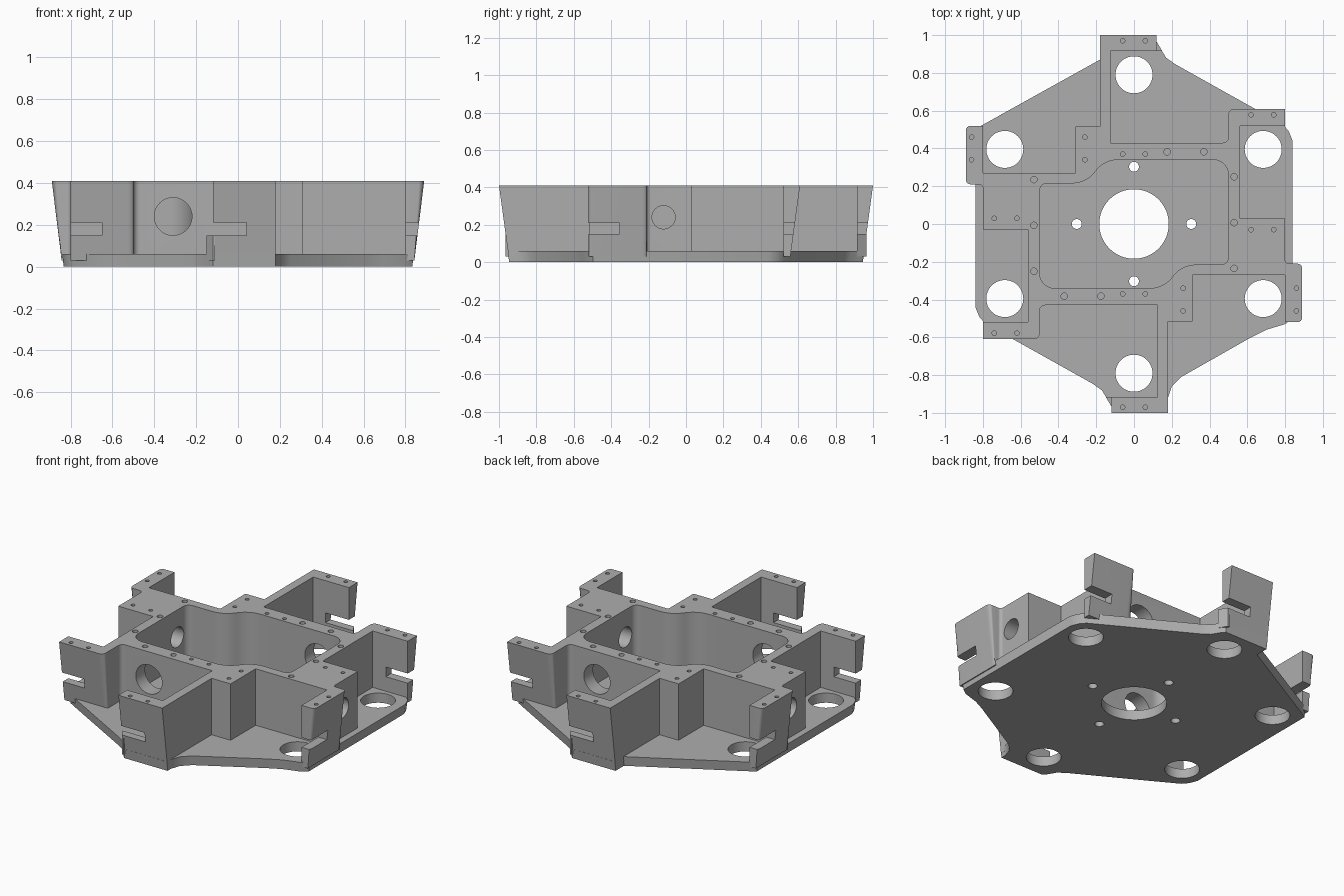
import bpy, bmesh, math
from mathutils import Vector, Matrix

cube = bpy.data.objects.get("Cube")
if cube:
    bpy.data.objects.remove(cube, do_unlink=True)

metal = bpy.data.materials.new("plain grey")
metal.use_nodes = True
GREY = (0.42, 0.42, 0.42, 1)
metal.diffuse_color = GREY
metal.node_tree.nodes["Principled BSDF"].inputs["Base Color"].default_value = GREY

PLATE_T, TOP = 0.06, 0.41


def rounded(points):
    """Replace each (x, y, radius) corner by an arc."""
    out = []
    for i, p in enumerate(points):
        c = Vector(p[:2])
        r = p[2] if len(p) > 2 else 0
        if not r:
            out.append(c)
            continue
        a = (Vector(points[i - 1][:2]) - c).normalized()
        b = (Vector(points[(i + 1) % len(points)][:2]) - c).normalized()
        half = a.angle(b) / 2
        mid = c + (a + b).normalized() * r / math.sin(half)
        t = r / math.tan(half)
        s, e = c + a * t - mid, c + b * t - mid
        sweep = s.angle_signed(e)
        for k in range(9):
            out.append(mid + Matrix.Rotation(-sweep * k / 8, 2) @ s)
    return out


def twice(half):
    """Complete a half outline with its half-turn copy."""
    return half + [(-p[0], -p[1], *p[2:]) for p in half]


def prism(name, outline, z0, z1, lower=None):
    bm = bmesh.new()
    bot = [bm.verts.new((*(lower(p) if lower else p), z0)) for p in outline]
    top = [bm.verts.new((*p, z1)) for p in outline]
    bm.faces.new(bot)
    bm.faces.new(top)
    n = len(outline)
    for i in range(n):
        j = (i + 1) % n
        bm.faces.new((bot[i], bot[j], top[j], top[i]))
    bmesh.ops.recalc_face_normals(bm, faces=bm.faces)
    return finish(name, bm)


def finish(name, bm):
    me = bpy.data.meshes.new(name)
    bm.to_mesh(me)
    bm.free()
    ob = bpy.data.objects.new(name, me)
    bpy.context.collection.objects.link(ob)
    me.materials.append(metal)
    return ob


def add_cylinder(bm, centre, r, depth, axis="Z", sides=32):
    turn = {"Z": Matrix(), "X": Matrix.Rotation(math.pi / 2, 4, "Y"),
            "Y": Matrix.Rotation(math.pi / 2, 4, "X")}[axis]
    bmesh.ops.create_cone(bm, cap_ends=True, segments=sides, radius1=r, radius2=r,
                          depth=depth, matrix=Matrix.Translation(centre) @ turn)


def add_box(bm, lo, hi):
    lo, hi = Vector(lo), Vector(hi)
    bmesh.ops.create_cube(bm, size=1, matrix=Matrix.Translation((lo + hi) / 2)
                          @ Matrix.Diagonal((*(hi - lo), 1)))


def cut(ob, cutter):
    cutter.hide_render = True
    mod = ob.modifiers.new("cut", "BOOLEAN")
    mod.operation, mod.solver, mod.object = "DIFFERENCE", "EXACT", cutter
    bpy.context.view_layer.objects.active = ob
    bpy.ops.object.modifier_apply(modifier=mod.name)
    bpy.data.objects.remove(cutter, do_unlink=True)


# Base plate, slightly tapered
plate_outline = [
    (-.18, .953), (.12, .953), (.14, .93), (.17, .88), (.22, .845), (.64, .61),
    (.79, .525), (.82, .49), (.84, .44), (.84, -.5), (.80, -.53), (.70, -.56),
    (.62, -.6), (.25, -.81), (.20, -.86), (.18, -.92), (.18, -.953), (-.12, -.953),
    (-.14, -.93), (-.17, -.88), (-.22, -.845), (-.64, -.61), (-.79, -.525),
    (-.82, -.49), (-.84, -.44), (-.84, .5), (-.81, .52), (-.18, .87)]
base_plate = prism("base_plate", [Vector(p) for p in plate_outline], 0, PLATE_T,
                   lambda p: p * .992)

# Plate holes: six at the corners, the centre bore, four small ones
bm = bmesh.new()
for k in range(6):
    a = math.radians(30 + 60 * k)
    add_cylinder(bm, (.79 * math.cos(a), .79 * math.sin(a), .03), .098, .2, sides=48)
add_cylinder(bm, (0, 0, .03), .184, .2, sides=64)
for k in range(4):
    a = math.pi / 2 * k
    add_cylinder(bm, (.303 * math.cos(a), .303 * math.sin(a), .03), .026, .2)
cut(base_plate, finish("plate_hole_cutter", bm))


# Wall frame with six flared end tabs
def flare(p):
    x, y = p
    if abs(y) > .93:
        y = math.copysign(.948, y)
    elif abs(y) > .57 and abs(x) > .49:
        y = math.copysign(.558, y)
    if abs(x) > .82:
        x = math.copysign(.843, x)
    return (x, y)


frame_outline = rounded(twice([
    (-.18, 1), (.12, 1), (.12, .915), (-.125, .915), (-.125, .43), (.50, .43, .03),
    (.50, .61, .03), (.80, .61), (.80, .52), (.56, .52), (.56, .03), (.80, .03),
    (.80, -.21, .02), (.89, -.21, .025), (.89, -.52, .025), (.80, -.52),
    (.80, -.27), (.31, -.27), (.31, -.515), (.18, -.515)]))
frame = prism("wall_frame", frame_outline, .03, TOP, flare)

# Central pocket
pocket = rounded(twice([(-.50, .215, .04), (-.25, .215, .15), (-.16, .34, .15),
                        (.50, .34, .08)]))
cut(frame, prism("pocket_cutter", pocket, -.1, .6))

# Wall openings and tab slots, each repeated by a half turn
bm = bmesh.new()
add_cylinder(bm, (-.31, -.40, .24), .09, .3, "Y", 48)
add_cylinder(bm, (.68, -.12, .24), .062, .5, "X", 48)
for lo, hi in (((-.2, -1.1), (.04, -.88)), ((.76, -.6), (.95, -.355)),
               ((.65, .50), (.9, .7))):
    add_box(bm, (*lo, .15), (*hi, .21))
bmesh.ops.duplicate(bm, geom=bm.verts[:] + bm.edges[:] + bm.faces[:])
bm.verts.ensure_lookup_table()
bmesh.ops.rotate(bm, verts=bm.verts[len(bm.verts) // 2:], cent=(0, 0, 0),
                 matrix=Matrix.Rotation(math.pi, 3, "Z"))
cut(frame, finish("opening_cutter", bm))

# Blind screw holes in the top faces
small = [(-.06, .97), (.06, .97), (.62, .578), (.74, .578), (-.86, .46), (-.86, .34),
         (-.26, .46), (-.26, .34), (-.06, .37), (.06, .37), (-.74, .03), (-.62, .03)]
large = [(.175, .382), (.37, .382), (.53, .25), (.53, .007), (.53, -.235)]
bm = bmesh.new()
for spots, r in ((small, .012), (large, .017)):
    for x, y in spots:
        for s in (1, -1):
            add_cylinder(bm, (s * x, s * y, TOP), r, .12, sides=16)
cut(frame, finish("screw_hole_cutter", bm))

# Small lips under the front and back slots
parts = [base_plate, frame]
for name, s in (("back_lip", 1), ("front_lip", -1)):
    lip = [(.11, .915), (.15, .915), (.12, .965), (.11, .965)]
    parts.append(prism(name, [Vector(p) * s for p in lip], .03, .15))

# Smooth the curved walls, keep the edges sharp
for ob in bpy.context.view_layer.objects:
    ob.select_set(ob in parts)
bpy.context.view_layer.objects.active = frame
bpy.ops.object.shade_smooth_by_angle(angle=math.radians(30))
